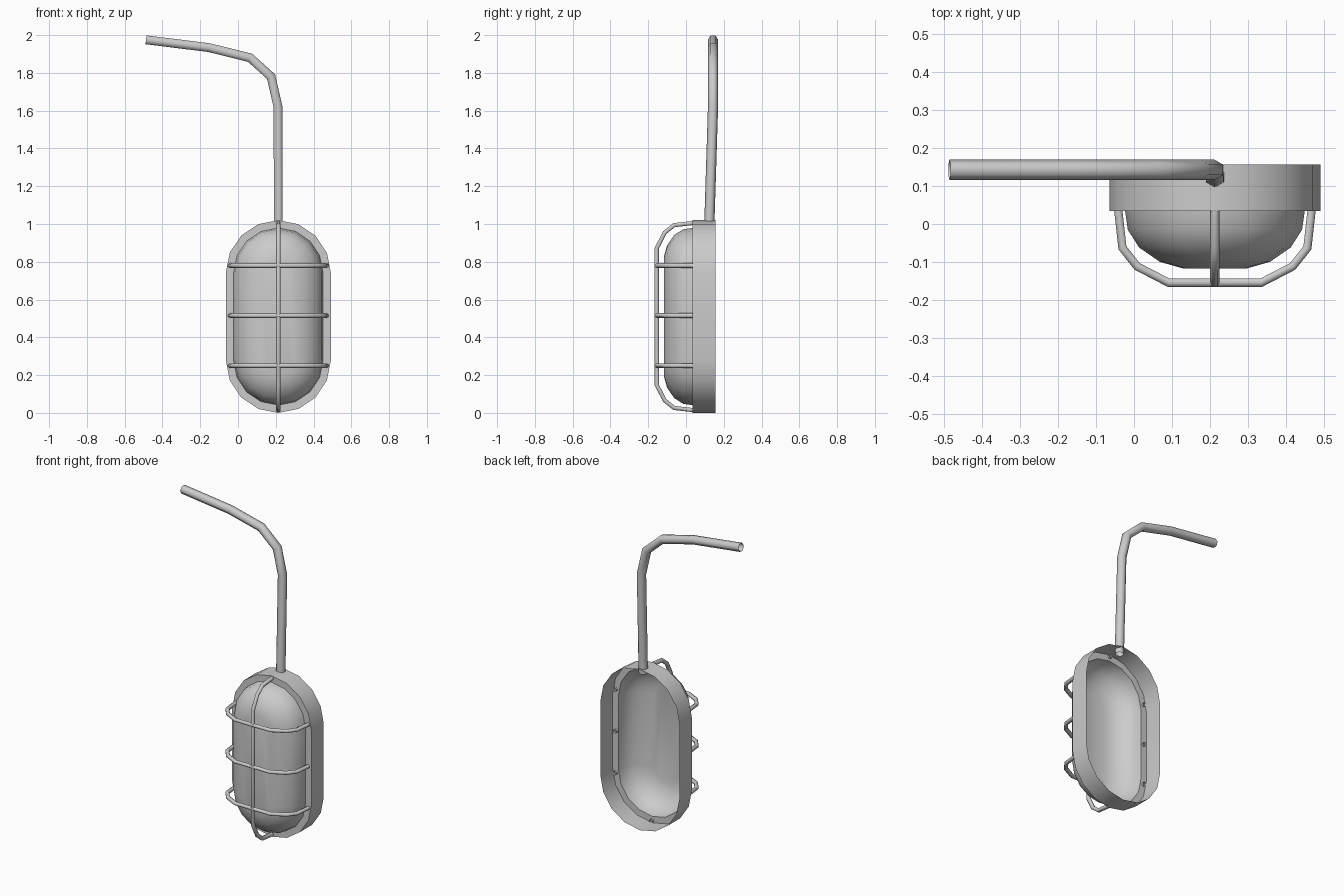
import bpy, bmesh, math
from mathutils import Vector

cube = bpy.data.objects.get("Cube")
if cube:
    bpy.data.objects.remove(cube)

CX, CZ = 0.2135, 0.51      # lamp centre
HALF = 0.232               # half length of the straight sides

grey = bpy.data.materials.new("light_grey")
grey.use_nodes = True
grey.diffuse_color = (0.6, 0.6, 0.6, 1)
grey.node_tree.nodes["Principled BSDF"].inputs["Base Color"].default_value = (0.6, 0.6, 0.6, 1)


def loft(name, loops, cap=False, angle=180):
    """Bridge a series of closed loops of points into one surface."""
    bm = bmesh.new()
    rings = [[bm.verts.new(p) for p in loop] for loop in loops]
    n = len(rings[0])
    for a, b in zip(rings, rings[1:]):
        for i in range(n):
            j = (i + 1) % n
            bm.faces.new((a[i], a[j], b[j], b[i]))
    if cap:
        bm.faces.new(rings[-1])
    bmesh.ops.recalc_face_normals(bm, faces=bm.faces)
    mesh = bpy.data.meshes.new(name)
    bm.to_mesh(mesh)
    bm.free()
    obj = bpy.data.objects.new(name, mesh)
    bpy.context.collection.objects.link(obj)
    mesh.materials.append(grey)
    bpy.ops.object.select_all(action="DESELECT")
    obj.select_set(True)
    bpy.context.view_layer.objects.active = obj
    bpy.ops.object.shade_smooth_by_angle(angle=math.radians(angle))
    return obj


def oblong(r, y, steps=8):
    """Upright rounded outline with semicircular ends."""
    pts = []
    for end in (0, 1):
        for i in range(steps + 1):
            a = math.pi * (end + i / steps)
            z = CZ + (HALF if end == 0 else -HALF) + r * math.sin(a)
            pts.append((CX + r * math.cos(a), y, z))
    return pts


def tube(name, path, normal, r, sides=6):
    """Open tube along a path lying in the plane of the given normal."""
    path = [Vector(p) for p in path]
    n = Vector(normal)
    dirs = [(b - a).normalized() for a, b in zip(path, path[1:])]
    loops = []
    for i, p in enumerate(path):
        d0, d1 = dirs[max(i - 1, 0)], dirs[min(i, len(dirs) - 1)]
        t = (d0 + d1).normalized()
        side = t.cross(n).normalized() / t.dot(d1)
        loops.append([p + r * (math.cos(a) * n + math.sin(a) * side)
                      for a in (math.tau * k / sides for k in range(sides))])
    return loft(name, loops)


# Housing: open-backed wall with a front flange
loft("housing", [oblong(0.278, 0.157), oblong(0.278, 0.034), oblong(0.237, 0.034)], angle=30)

# Domed lens, hollow behind
dome = [(0.237, 0.034), (0.230, -0.015), (0.200, -0.062), (0.145, -0.100), (0.085, -0.117)]
loft("lens", [oblong(r, y) for r, y in dome], cap=True, angle=60)

# Guard cage: three crossbars and one upright, sharing a bent profile
half = [(0.256, 0.045), (0.244, -0.063), (0.205, -0.112), (0.122, -0.155)]
bar = [(-u, y) for u, y in half] + [(u, y) for u, y in reversed(half)]
for label, z in (("lower", 0.25), ("middle", 0.515), ("upper", 0.78)):
    tube(label + "_guard_bar", [(CX + u, y, z) for u, y in bar], (0, 0, 1), 0.0125)
upright = [(CX, y, CZ + u + math.copysign(0.24, u)) for u, y in bar]
tube("upright_guard_bar", upright, (1, 0, 0), 0.0125)

# Bent conduit rising from the housing
conduit = [(CX, 0.123, 0.985), (0.212, 0.143, 1.62), (0.175, 0.143, 1.78),
           (0.064, 0.143, 1.88), (-0.155, 0.143, 1.934), (-0.487, 0.143, 1.975)]
tube("conduit", conduit, (0, 1, 0), 0.027)
